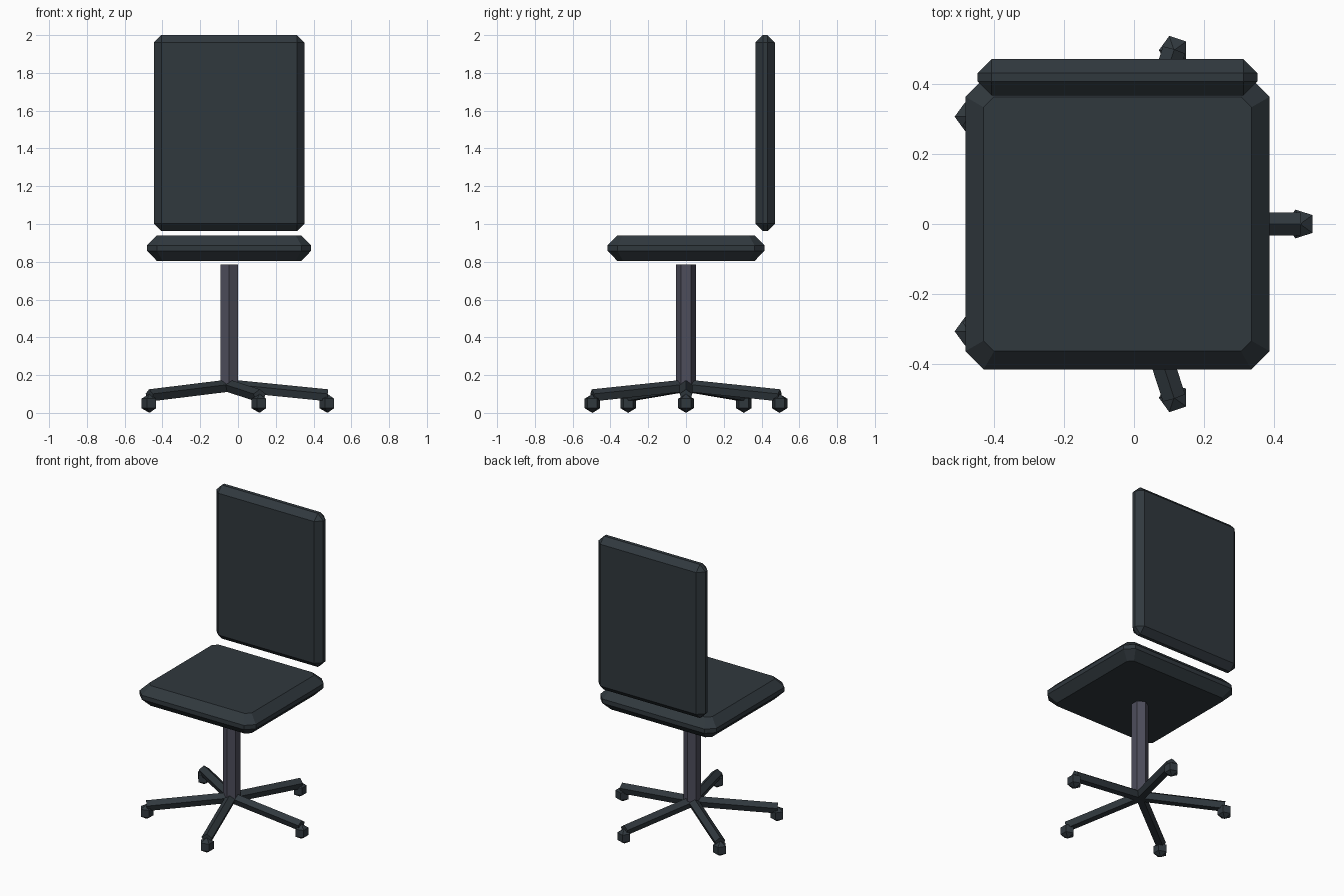
import bpy, bmesh, math
from mathutils import Matrix, Vector

cube = bpy.data.objects.get("Cube")
if cube:
    bpy.data.objects.remove(cube, do_unlink=True)


def make_material(name, color):
    mat = bpy.data.materials.new(name)
    mat.use_nodes = True
    mat.diffuse_color = color
    mat.node_tree.nodes["Principled BSDF"].inputs["Base Color"].default_value = color
    return mat


slate = make_material("dark_slate", (0.030, 0.040, 0.048, 1))
steel = make_material("grey_violet_metal", (0.075, 0.075, 0.105, 1))

CENTER_X = -0.047


def finish(name, bm, mat):
    bmesh.ops.recalc_face_normals(bm, faces=bm.faces)
    mesh = bpy.data.meshes.new(name)
    bm.to_mesh(mesh)
    bm.free()
    mesh.materials.append(mat)
    obj = bpy.data.objects.new(name, mesh)
    bpy.context.collection.objects.link(obj)
    return obj


def prism(name, start, end, radius, sides, mat, turn=0.0):
    """Straight bar with a regular polygon section between two points."""
    start, end = Vector(start), Vector(end)
    axis = end - start
    bm = bmesh.new()
    bmesh.ops.create_cone(bm, cap_ends=True, segments=sides, radius1=radius,
                          radius2=radius, depth=axis.length)
    spin = Matrix.Rotation(turn, 4, 'Z')
    aim = axis.to_track_quat('Z', 'Y').to_matrix().to_4x4()
    bm.transform(Matrix.Translation((start + end) / 2) @ aim @ spin)
    return finish(name, bm, mat)


def octagon(half_x, half_y, cut):
    """Rectangle outline with its four corners cut off."""
    a, b = half_x - cut, half_y - cut
    return [(half_x, -b), (half_x, b), (a, half_y), (-a, half_y),
            (-half_x, b), (-half_x, -b), (-a, -half_y), (a, -half_y)]


# Seat cushion: stacked octagonal rings
bm = bmesh.new()
rings = []
for z, inset, cut in ((0.804, 0.052, 0.03), (0.858, 0, 0.052),
                      (0.887, 0, 0.052), (0.94, 0.052, 0.03)):
    outline = octagon(0.434 - inset, 0.415 - inset, cut)
    rings.append([bm.verts.new((CENTER_X + x, y, z)) for x, y in outline])
for low, high in zip(rings, rings[1:]):
    for i in range(8):
        j = (i + 1) % 8
        bm.faces.new((low[i], low[j], high[j], high[i]))
bm.faces.new(rings[0])
bm.faces.new(rings[-1])
finish("seat", bm, slate)

# Backrest: chamfered panel
bm = bmesh.new()
bmesh.ops.create_cube(bm, size=1)
bm.transform(Matrix.Translation((CENTER_X, 0.419, 1.481))
             @ Matrix.Diagonal((0.798, 0.104, 1.038, 1)))
back = finish("backrest", bm, slate)
bevel = back.modifiers.new("chamfer", 'BEVEL')
bevel.width = 0.04
bevel.segments = 1

# Hexagonal column
prism("column", (CENTER_X, 0, 0.13), (CENTER_X, 0, 0.785), 0.053, 6, steel)

# Five legs, each with a faceted caster
REACH = 0.521
for k in range(5):
    angle = k * math.tau / 5
    dx, dy = math.cos(angle), math.sin(angle)
    tip = (CENTER_X + REACH * dx, REACH * dy)
    leg = prism(f"leg_{k + 1}", (CENTER_X, 0, 0.142), (*tip, 0.09), 0.035, 5, slate)
    bm = bmesh.new()
    bmesh.ops.create_uvsphere(bm, u_segments=5, v_segments=3, radius=0.05)
    # one flat side of the caster faces outwards
    corner = max(bm.verts, key=lambda v: v.co.xy.length).co
    twist = math.pi / 5 - math.atan2(corner.y, corner.x)
    bm.transform(Matrix.Translation((*tip, 0.05)) @ Matrix.Rotation(twist, 4, 'Z'))
    finish(f"caster_{k + 1}", bm, slate)
